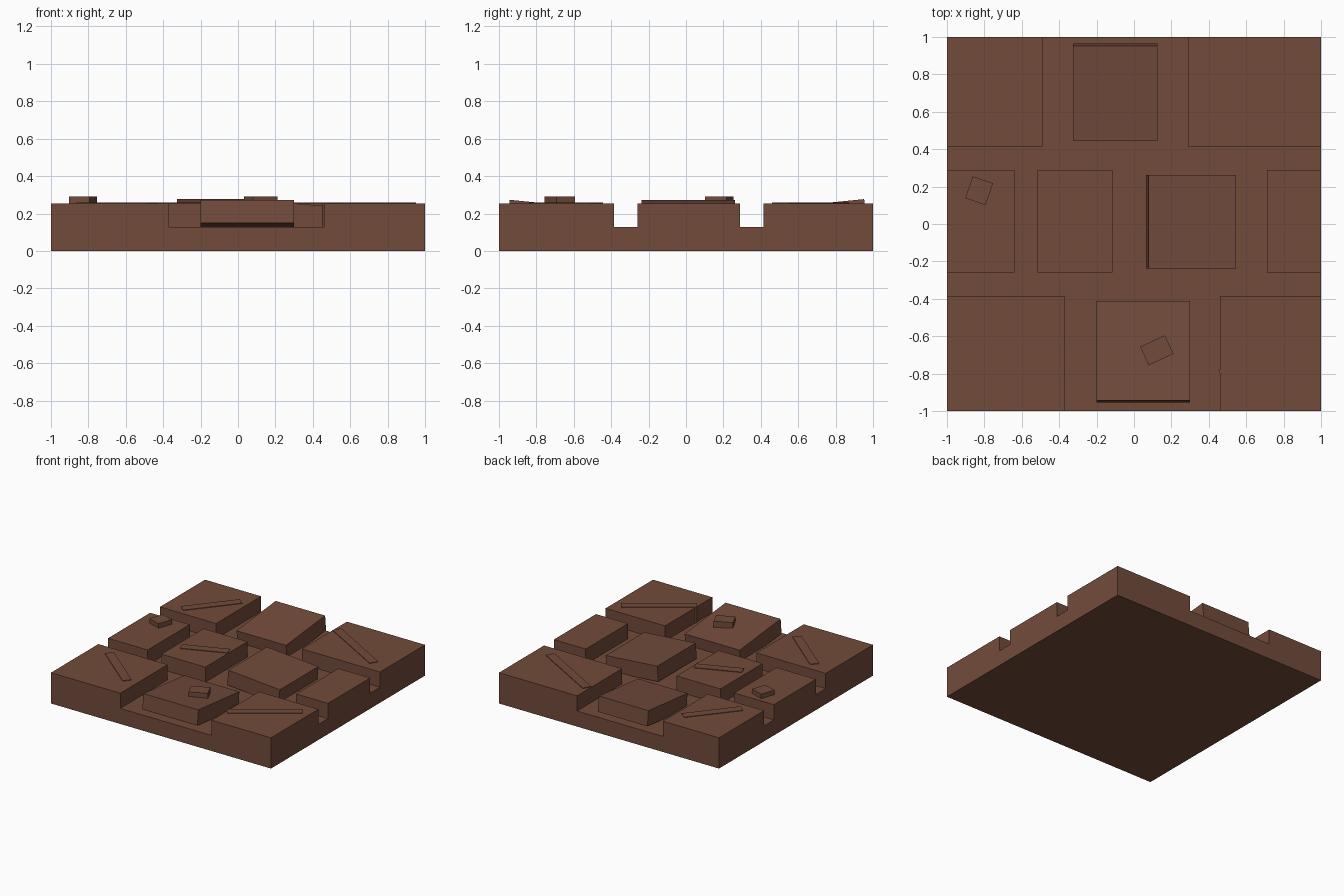
import bpy
import bmesh
import math
from mathutils import Matrix, Vector

default = bpy.data.objects.get("Cube")
if default:
    bpy.data.objects.remove(default, do_unlink=True)

stone = bpy.data.materials.new("brown_stone")
stone.use_nodes = True
COLOUR = (0.168, 0.071, 0.044, 1)
stone.diffuse_color = COLOUR
stone.node_tree.nodes["Principled BSDF"].inputs["Base Color"].default_value = COLOUR

BED = 0.128   # top of the slab, floor of the grooves
TOP = 0.253   # top of the level blocks
THICK = TOP - BED


def box(name, centre, size, rotation=Matrix.Identity(4)):
    """Flat-shaded box with its rotation baked into the mesh."""
    bm = bmesh.new()
    place = Matrix.Translation(Vector(centre)) @ rotation @ Matrix.Diagonal((*size, 1))
    bmesh.ops.create_cube(bm, size=1, matrix=place)
    mesh = bpy.data.meshes.new(name)
    bm.to_mesh(mesh)
    bm.free()
    mesh.materials.append(stone)
    obj = bpy.data.objects.new(name, mesh)
    bpy.context.collection.objects.link(obj)
    return obj


def block(name, x0, x1, y0, y1):
    box(name, ((x0 + x1) / 2, (y0 + y1) / 2, (BED + TOP) / 2),
        (x1 - x0, y1 - y0, THICK))


def tilted_block(name, x, y, width, depth, axis, degrees, top):
    """Block tipped about one axis; top is the height of its top centre."""
    turn = Matrix.Rotation(math.radians(degrees), 4, axis)
    box(name, (x, y, top - THICK / 2), (width, depth, THICK), turn)


def ridge(name, x0, y0, x1, y1, width=0.07):
    """Thin strip let into a block, barely proud of its top."""
    a, b = Vector((x0, y0)), Vector((x1, y1))
    mid, run = (a + b) / 2, b - a
    turn = Matrix.Rotation(math.atan2(run.y, run.x), 4, 'Z')
    height = THICK + 0.005
    box(name, (mid.x, mid.y, BED + height / 2), (run.length, width, height), turn)


# Base slab
box("base_slab", (0, 0, BED / 2), (2, 2, BED))

# Level paving blocks
block("front_right_block", -1, -0.37, -1, -0.385)
block("front_left_block", 0.46, 1, -1, -0.385)
block("middle_right_block", -1, -0.64, -0.26, 0.288)
block("centre_block", -0.515, -0.115, -0.26, 0.288)
block("middle_left_block", 0.71, 1, -0.26, 0.288)
block("back_right_block", -1, -0.49, 0.415, 1)
block("back_left_block", 0.29, 1, 0.415, 1)

# Loose blocks, each with one edge lifted
tilted_block("front_loose_block", 0.05, -0.683, 0.5, 0.535, 'X', -5.7, 0.247)
tilted_block("back_loose_block", -0.1, 0.705, 0.45, 0.51, 'X', 5.7, 0.252)
tilted_block("centre_loose_block", 0.307, 0.013, 0.47, 0.5, 'Y', 4.5, 0.253)

# Surface ridges
ridge("front_right_ridge", -0.84, -0.47, -0.455, -0.79)
ridge("front_left_ridge", 0.469, -0.812, 0.932, -0.488)
ridge("back_right_ridge", -0.847, 0.483, -0.558, 0.836)
ridge("back_left_ridge", 0.311, 0.841, 0.87, 0.522)
ridge("centre_ridge", -0.469, -0.07, -0.13, 0.067)

# Small stone chips
for name, x, y, width, depth, angle in (
        ("right_chip", -0.828, 0.178, 0.115, 0.123, -19),
        ("front_chip", 0.122, -0.675, 0.146, 0.109, 25)):
    box(name, (x, y, 0.262), (width, depth, 0.056),
        Matrix.Rotation(math.radians(angle), 4, 'Z'))
